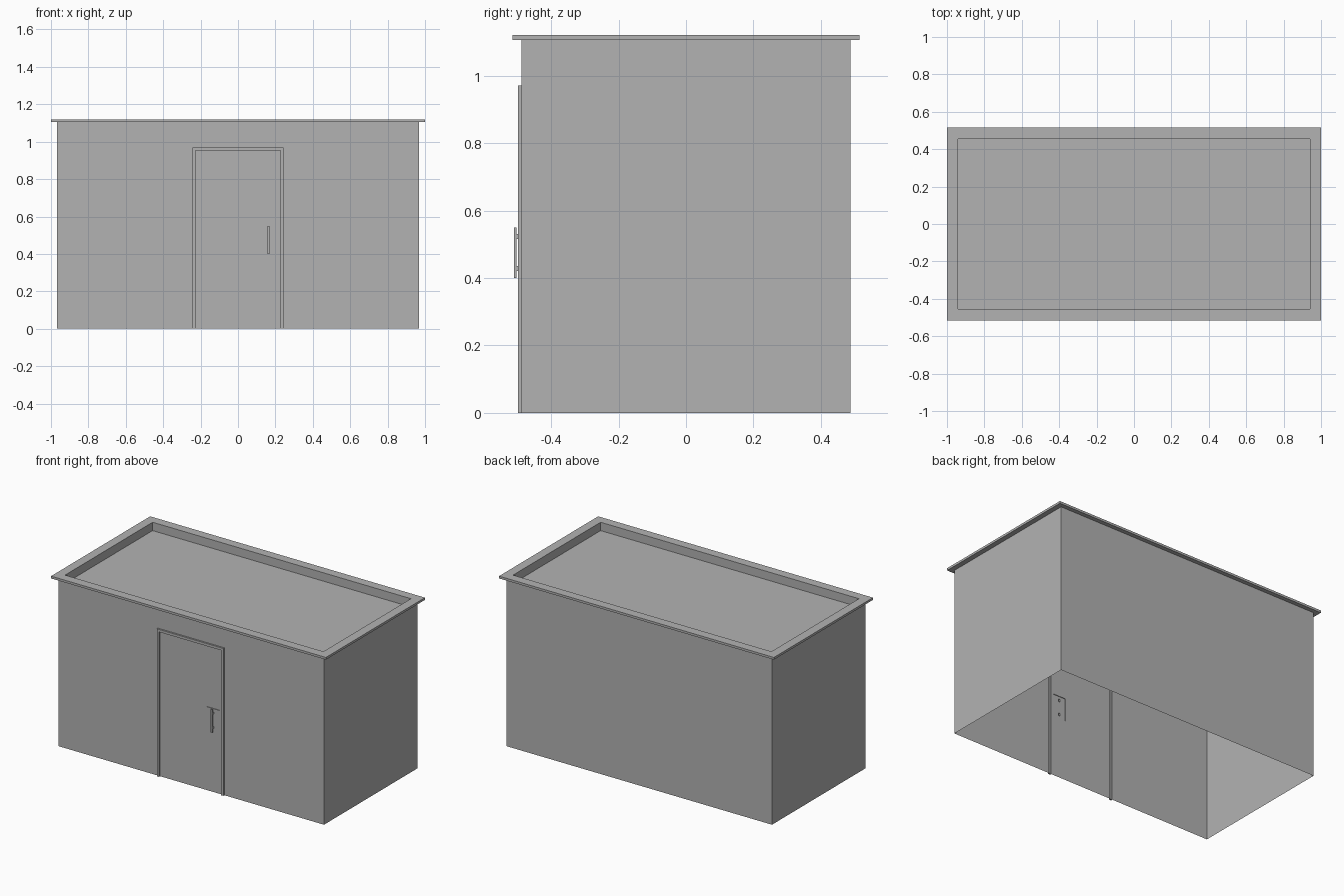
import bpy
import bmesh

cube = bpy.data.objects.get("Cube")
if cube:
    bpy.data.objects.remove(cube, do_unlink=True)

grey = bpy.data.materials.new("plain grey")
grey.use_nodes = True
COLOUR = (0.448, 0.448, 0.448, 1.0)
grey.diffuse_color = COLOUR
grey.node_tree.nodes["Principled BSDF"].inputs["Base Color"].default_value = COLOUR

HALF_X, WALL_Y, EAVE_Z = 0.967, 0.487, 1.105


def finish(name, bm):
    mesh = bpy.data.meshes.new(name)
    bm.to_mesh(mesh)
    bm.free()
    mesh.materials.append(grey)
    obj = bpy.data.objects.new(name, mesh)
    bpy.context.collection.objects.link(obj)
    return obj


def loft(name, rings, skip_front=False, cap=False):
    """Stack of rectangles (half x, half y, z) joined by quads."""
    bm = bmesh.new()
    corners = ((-1, -1), (1, -1), (1, 1), (-1, 1))
    loops = [[bm.verts.new((sx * hx, sy * hy, z)) for sx, sy in corners]
             for hx, hy, z in rings]
    for low, high in zip(loops, loops[1:]):
        for i in range(4):
            if skip_front and i == 0:
                continue
            j = (i + 1) % 4
            bm.faces.new((low[i], low[j], high[j], high[i]))
    if cap:
        bm.faces.new(loops[-1])
    return finish(name, bm)


def panel(name, xs, zs, keep, y, depth=0.0):
    """Front-facing sheet of the kept cells, with open-backed returns."""
    bm = bmesh.new()
    grid = [[bm.verts.new((x, y, z)) for z in zs] for x in xs]
    for i in range(len(xs) - 1):
        for k in range(len(zs) - 1):
            if keep((xs[i] + xs[i + 1]) / 2, (zs[k] + zs[k + 1]) / 2):
                bm.faces.new((grid[i][k], grid[i + 1][k],
                              grid[i + 1][k + 1], grid[i][k + 1]))
    bmesh.ops.delete(bm, geom=[v for v in bm.verts if not v.link_faces],
                     context='VERTS')
    if depth:
        rim = [e.link_loops[0] for e in bm.edges if e.is_boundary]
        pairs = [(l.vert, l.link_loop_next.vert) for l in rim]
        back = {v: bm.verts.new((v.co.x, v.co.y + depth, v.co.z))
                for pair in pairs for v in pair}
        for a, b in pairs:
            bm.faces.new((b, a, back[a], back[b]))
    return finish(name, bm)


def inside(x, z, box):
    return box[0] < x < box[1] and box[2] < z < box[3]


# Door frame, opening and handle outlines: x min, x max, z min, z max
FRAME = (-0.242, 0.242, 0, 0.97)
OPENING = (-0.226, 0.226, 0, 0.953)
PLATE = (0.118, 0.211, 0.40, 0.55)
BAR = (0.158, 0.168, 0.40, 0.55)
POSTS = [(BAR[0], BAR[1], z, z + 0.015) for z in (0.42, 0.515)]
FRAME_Y, PLATE_Y, BAR_Y = -0.498, -0.491, -0.51

# Side and back walls, open underneath
loft("side_and_back_walls",
     [(HALF_X, WALL_Y, 0), (HALF_X, WALL_Y, EAVE_Z)], skip_front=True)

# Overhanging roof edge around a sunken roof deck
loft("roof", [(HALF_X, WALL_Y, EAVE_Z), (1, 0.515, EAVE_Z), (1, 0.515, 1.12),
              (0.94, 0.455, 1.12), (0.94, 0.455, 1.065)], cap=True)

# Front wall around the doorway
panel("front_wall", (-HALF_X, FRAME[0], FRAME[1], HALF_X), (0, FRAME[3], EAVE_Z),
      lambda x, z: not inside(x, z, FRAME), -WALL_Y)

# Raised, hollow door frame
panel("door_frame", (FRAME[0], OPENING[0], OPENING[1], FRAME[1]),
      (0, OPENING[3], FRAME[3]),
      lambda x, z: not inside(x, z, OPENING), FRAME_Y, -FRAME_Y - WALL_Y)

# Door leaf, flush with the wall
panel("door", (OPENING[0], PLATE[0], PLATE[1], OPENING[1]),
      (0, PLATE[2], PLATE[3], OPENING[3]),
      lambda x, z: not inside(x, z, PLATE), -WALL_Y)

# Handle plate with two posts carrying the pull bar
post_levels = [z for post in POSTS for z in post[2:]]
panel("handle_plate", (PLATE[0], BAR[0], BAR[1], PLATE[1]),
      (PLATE[2], *post_levels, PLATE[3]),
      lambda x, z: not any(inside(x, z, p) for p in POSTS),
      PLATE_Y, -PLATE_Y - WALL_Y)
for side, post in zip(("lower", "upper"), POSTS):
    panel(side + "_handle_post", post[:2], post[2:], lambda x, z: True,
          BAR_Y + 0.008, PLATE_Y - BAR_Y - 0.008)

bm = bmesh.new()
bmesh.ops.create_cube(bm, size=1)
bmesh.ops.scale(bm, verts=bm.verts, vec=(BAR[1] - BAR[0], 0.008, BAR[3] - BAR[2]))
bmesh.ops.translate(bm, verts=bm.verts,
                    vec=((BAR[0] + BAR[1]) / 2, BAR_Y + 0.004, (BAR[2] + BAR[3]) / 2))
finish("handle_bar", bm)
